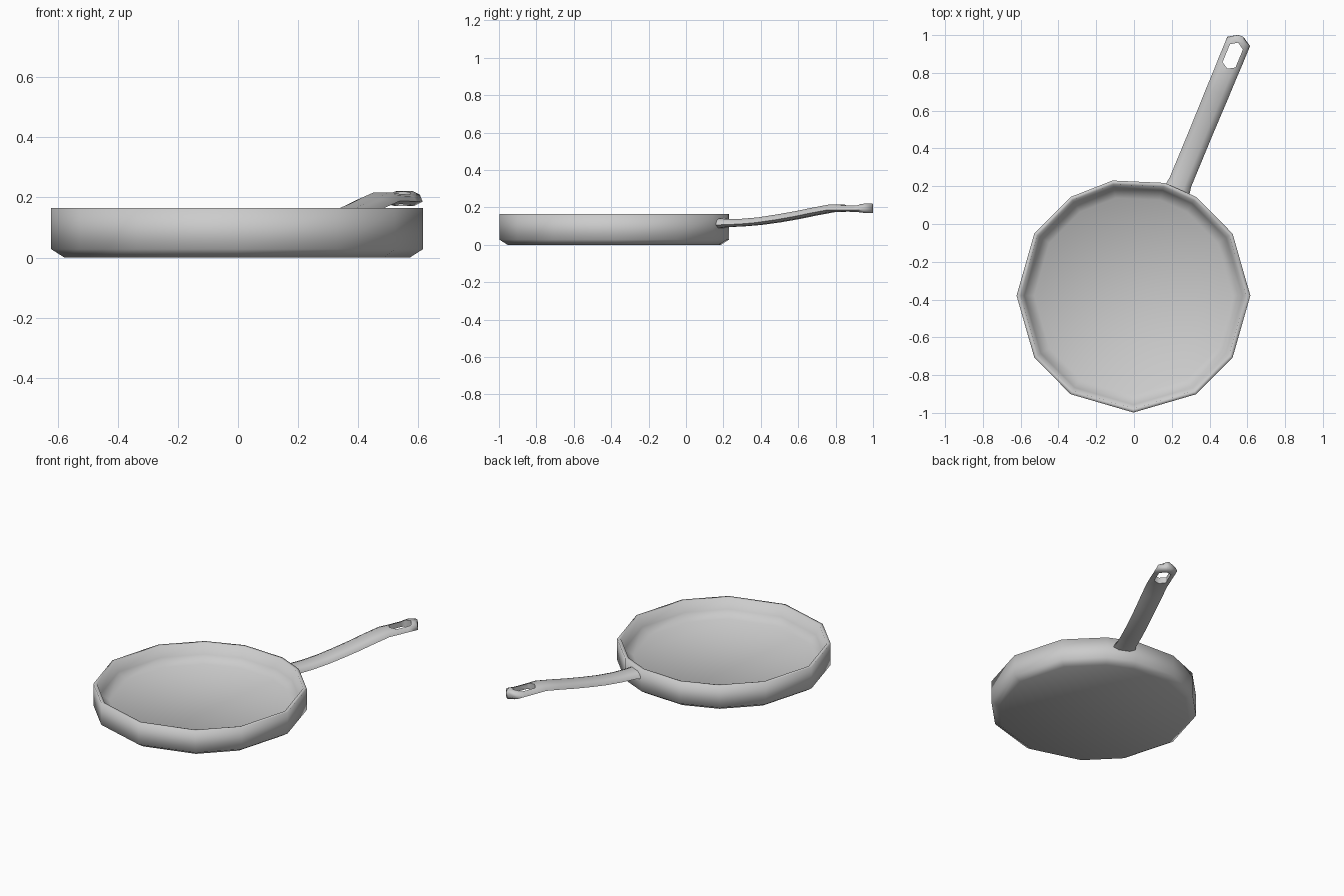
import bpy, bmesh
from math import radians, cos, sin
from mathutils import Vector, Matrix

cube = bpy.data.objects.get("Cube")
if cube:
    bpy.data.objects.remove(cube)

CENTRE = Vector((-0.003, -0.379, 0))

metal = bpy.data.materials.new("light grey metal")
metal.use_nodes = True
GREY = (0.6, 0.6, 0.6, 1)
metal.diffuse_color = GREY
metal.node_tree.nodes["Principled BSDF"].inputs["Base Color"].default_value = GREY


def loft(name, rings):
    """Skin closed rings of points and cap both ends."""
    bm = bmesh.new()
    loops = [[bm.verts.new(p) for p in ring] for ring in rings]
    n = len(loops[0])
    for a, b in zip(loops, loops[1:]):
        for i in range(n):
            j = (i + 1) % n
            bm.faces.new((a[i], a[j], b[j], b[i]))
    bm.faces.new(loops[0][::-1])
    bm.faces.new(loops[-1])
    bmesh.ops.recalc_face_normals(bm, faces=bm.faces)
    mesh = bpy.data.meshes.new(name)
    bm.to_mesh(mesh)
    bm.free()
    mesh.materials.append(metal)
    obj = bpy.data.objects.new(name, mesh)
    bpy.context.collection.objects.link(obj)
    return obj


def select_only(obj):
    bpy.ops.object.select_all(action='DESELECT')
    obj.select_set(True)
    bpy.context.view_layer.objects.active = obj


def smooth(obj, angle):
    select_only(obj)
    bpy.ops.object.shade_smooth_by_angle(angle=radians(angle))


# Pan: low-sided bowl, with one corner split in two beside the handle
angles = [0, 32, 57.5, 74.5, 100.3, 122.5, 148, 180, 212, 237.5, 270, 302.5, 328]
profile = [(0.575, 0), (0.619, 0.028), (0.619, 0.165),
           (0.598, 0.165), (0.578, 0.1), (0.525, 0.062)]
pan = loft("pan", [[CENTRE + Vector((r * cos(radians(a)), r * sin(radians(a)), z))
                    for a in angles] for r, z in profile])
smooth(pan, 180)

# Handle: lens-shaped section swept outward along a rising line
turn = Matrix.Translation(CENTRE) @ Matrix.Rotation(radians(67.5), 4, 'Z')
section = [(1, -0.2), (0.85, 0.25), (0.45, 0.5), (-0.45, 0.5),
           (-0.85, 0.25), (-1, -0.2), (-0.5, -0.5), (0.5, -0.5)]
# distance from the centre, half width, middle height, thickness
stations = [(0.60, 0.07, 0.115, 0.052), (0.65, 0.062, 0.117, 0.044),
            (0.74, 0.062, 0.119, 0.04), (0.84, 0.062, 0.127, 0.04),
            (0.95, 0.062, 0.142, 0.042), (1.055, 0.063, 0.159, 0.042),
            (1.16, 0.064, 0.179, 0.042), (1.26, 0.064, 0.196, 0.042),
            (1.33, 0.065, 0.195, 0.038), (1.40, 0.065, 0.194, 0.038),
            (1.457, 0.065, 0.196, 0.05), (1.488, 0.014, 0.196, 0.05)]
handle = loft("handle", [[turn @ Vector((d, w * u, z + t * v)) for u, v in section]
                         for d, w, z, t in stations])

# Hanging hole through the handle end
hole = [(1.30, 0), (1.322, -0.037), (1.425, -0.037),
        (1.45, 0), (1.425, 0.037), (1.322, 0.037)]
cutter = loft("hole_cutter", [[turn @ Vector((d, u, z)) for d, u in hole]
                              for z in (0.1, 0.3)])
cutter.hide_render = True
cut = handle.modifiers.new("hanging hole", 'BOOLEAN')
cut.operation = 'DIFFERENCE'
cut.solver = 'EXACT'
cut.object = cutter
select_only(handle)
bpy.ops.object.modifier_apply(modifier=cut.name)
bpy.data.objects.remove(cutter)
smooth(handle, 75)
